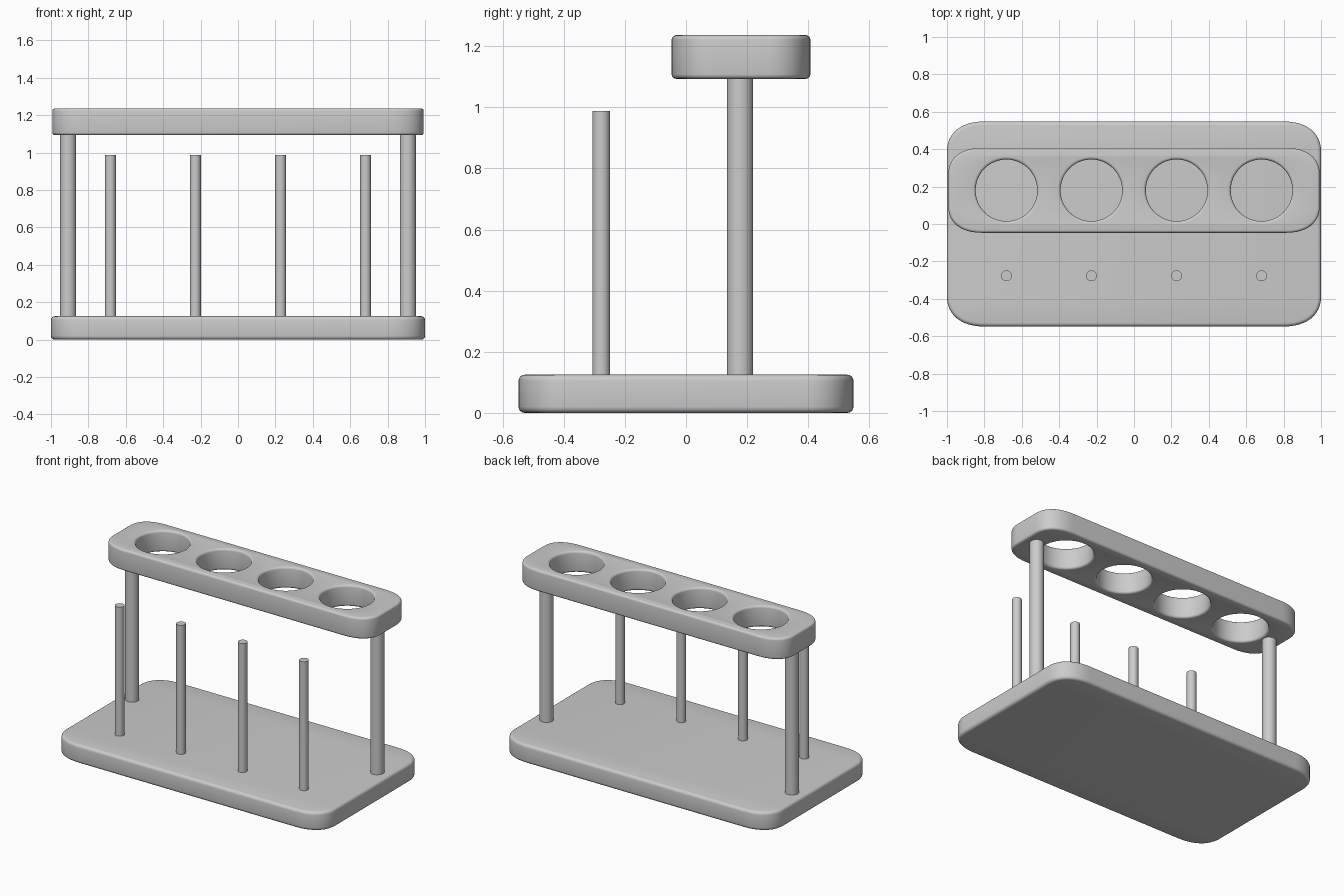
import bpy, math

if "Cube" in bpy.data.objects:
    bpy.data.objects.remove(bpy.data.objects["Cube"])

PEG_X = (-0.682, -0.228, 0.228, 0.682)
TOP_Y = 0.18


def smooth(obj):
    bpy.ops.object.select_all(action='DESELECT')
    obj.select_set(True)
    bpy.context.view_layer.objects.active = obj
    bpy.ops.object.shade_smooth_by_angle(angle=math.radians(40))


def add_spline(curve, pts):
    s = curve.splines.new('POLY')
    s.points.add(len(pts) - 1)
    for p, (x, y) in zip(s.points, pts):
        p.co = (x, y, 0, 1)
    s.use_cyclic_u = True


def rounded_outline(hx, hy, rx, ry, k=0.62, n=12):
    """Rectangle with soft cubic corners, counter-clockwise."""
    corner = []
    for i in range(n + 1):
        t = i / n
        a, b, c, d = (1-t)**3, 3*t*(1-t)**2, 3*t*t*(1-t), t**3
        corner.append((hx - rx * (c * (1-k) + d), hy - ry * (a + b * (1-k))))
    pts = []
    for sx, sy in ((1, 1), (-1, 1), (-1, -1), (1, -1)):
        seq = corner if sx * sy > 0 else corner[::-1]
        pts += [(x * sx, y * sy) for x, y in seq]
    return pts


def plate(name, hx, hy, rx, ry, z0, z1, y, bevel, holes=(), hole_r=0.0):
    curve = bpy.data.curves.new(name + "_outline", 'CURVE')
    curve.dimensions = '2D'
    curve.fill_mode = 'BOTH'
    add_spline(curve, rounded_outline(hx, hy, rx, ry))
    for cx in holes:
        add_spline(curve, [(cx + hole_r * math.cos(-2 * math.pi * i / 48),
                            hole_r * math.sin(-2 * math.pi * i / 48)) for i in range(48)])
    curve.extrude = (z1 - z0) / 2 - bevel
    curve.bevel_depth = bevel
    curve.bevel_resolution = 3
    curve.offset = -bevel
    obj = bpy.data.objects.new(name, curve)
    bpy.context.collection.objects.link(obj)
    obj.location = (0, y, (z0 + z1) / 2)
    bpy.ops.object.select_all(action='DESELECT')
    obj.select_set(True)
    bpy.context.view_layer.objects.active = obj
    bpy.ops.object.convert(target='MESH')
    obj = bpy.context.object
    # weld caps to walls
    bpy.ops.object.mode_set(mode='EDIT')
    bpy.ops.mesh.select_all(action='SELECT')
    bpy.ops.mesh.remove_doubles(threshold=0.0005)
    bpy.ops.mesh.normals_make_consistent(inside=False)
    bpy.ops.object.mode_set(mode='OBJECT')
    obj.name = name
    smooth(obj)


def rod(name, x, y, r, z0, z1):
    bpy.ops.mesh.primitive_cylinder_add(vertices=32, radius=r, depth=z1 - z0,
                                        location=(x, y, (z0 + z1) / 2))
    bpy.context.object.name = name
    smooth(bpy.context.object)


# base board and holder bar with four through holes
plate("base", 1.0, 0.548, 0.20, 0.16, 0.0, 0.125, 0.0, 0.02)
plate("tube_holder", 0.993, 0.227, 0.18, 0.14, 1.093, 1.236, TOP_Y, 0.015, PEG_X, 0.165)

# posts carrying the holder
for side, x in (("left", -0.908), ("right", 0.908)):
    rod(side + "_post", x, 0.177, 0.043, 0.10, 1.11)

# drying pegs
for i, x in enumerate(PEG_X):
    rod(f"drying_peg_{i + 1}", x, -0.277, 0.029, 0.10, 0.988)
